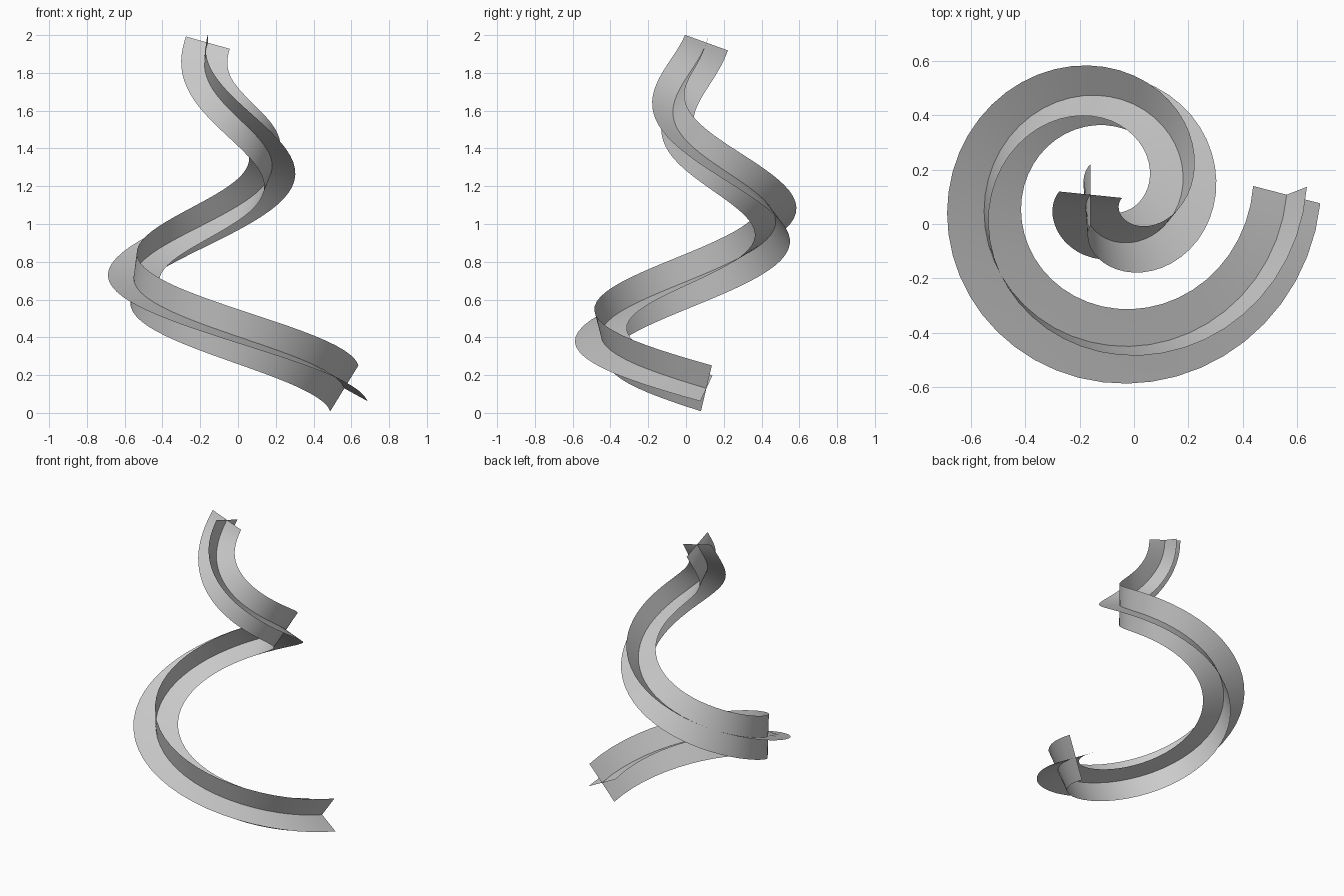
import bpy, bmesh
from math import pi, sin, cos, radians, hypot
from mathutils import Vector

if "Cube" in bpy.data.objects:
    bpy.data.objects.remove(bpy.data.objects["Cube"])

grey = bpy.data.materials.new("light grey")
grey.use_nodes = True
colour = (0.6, 0.6, 0.6, 1)
grey.diffuse_color = colour
grey.node_tree.nodes["Principled BSDF"].inputs["Base Color"].default_value = colour

# Conical spiral: clockwise, shrinking as it climbs
CENTRE = Vector((-0.09, 0.108, 0))
SWEEP, STEPS = 3 * pi, 72
R0, R1 = 0.653, 0.07
Z0, Z1 = 0.13, 1.96
W0, W1 = 0.145, 0.121
ROLL0, ROLL1 = radians(-31), radians(180)
dr, dz = (R1 - R0) / SWEEP, (Z1 - Z0) / SWEEP


def climb(t):
    """Sine of the path's slope."""
    return dz / hypot(R0 + (R1 - R0) * t, dr, dz)


# Roll of the cross-section: natural turning plus an even correction
turning = [0.0]
for i in range(STEPS):
    turning.append(turning[-1] + climb((i + 0.5) / STEPS) * SWEEP / STEPS)
correction = ROLL1 - ROLL0 - turning[-1]


def section(i):
    """Centre point, two crossing directions and half width at a step."""
    t = i / STEPS
    a = -SWEEP * t
    r = R0 + (R1 - R0) * t
    out = Vector((cos(a), sin(a), 0))
    along = Vector((sin(a), -cos(a), 0))
    point = CENTRE + out * r + Vector((0, 0, Z0 + (Z1 - Z0) * t))
    tangent = (out * dr + along * r + Vector((0, 0, dz))).normalized()
    normal = (out - tangent * out.dot(tangent)).normalized()
    up = tangent.cross(normal)
    if up.z < 0:
        up = -up
    roll = ROLL0 + turning[i] + correction * t
    first = normal * cos(roll) + up * sin(roll)
    second = up * cos(roll) - normal * sin(roll)
    return point, (first, second), W0 + (W1 - W0) * t


def ribbon(name, which):
    bm = bmesh.new()
    rows = []
    for i in range(STEPS + 1):
        point, axes, width = section(i)
        rows.append([bm.verts.new(point + axes[which] * width * s) for s in (-1, 0, 1)])
    for low, high in zip(rows, rows[1:]):
        for k in range(2):
            bm.faces.new((low[k], low[k + 1], high[k + 1], high[k])).smooth = True
    mesh = bpy.data.meshes.new(name)
    bm.to_mesh(mesh)
    bm.free()
    mesh.materials.append(grey)
    obj = bpy.data.objects.new(name, mesh)
    bpy.context.collection.objects.link(obj)


# Two ribbons crossing along the spiral
ribbon("flat_ribbon", 0)
ribbon("upright_ribbon", 1)
